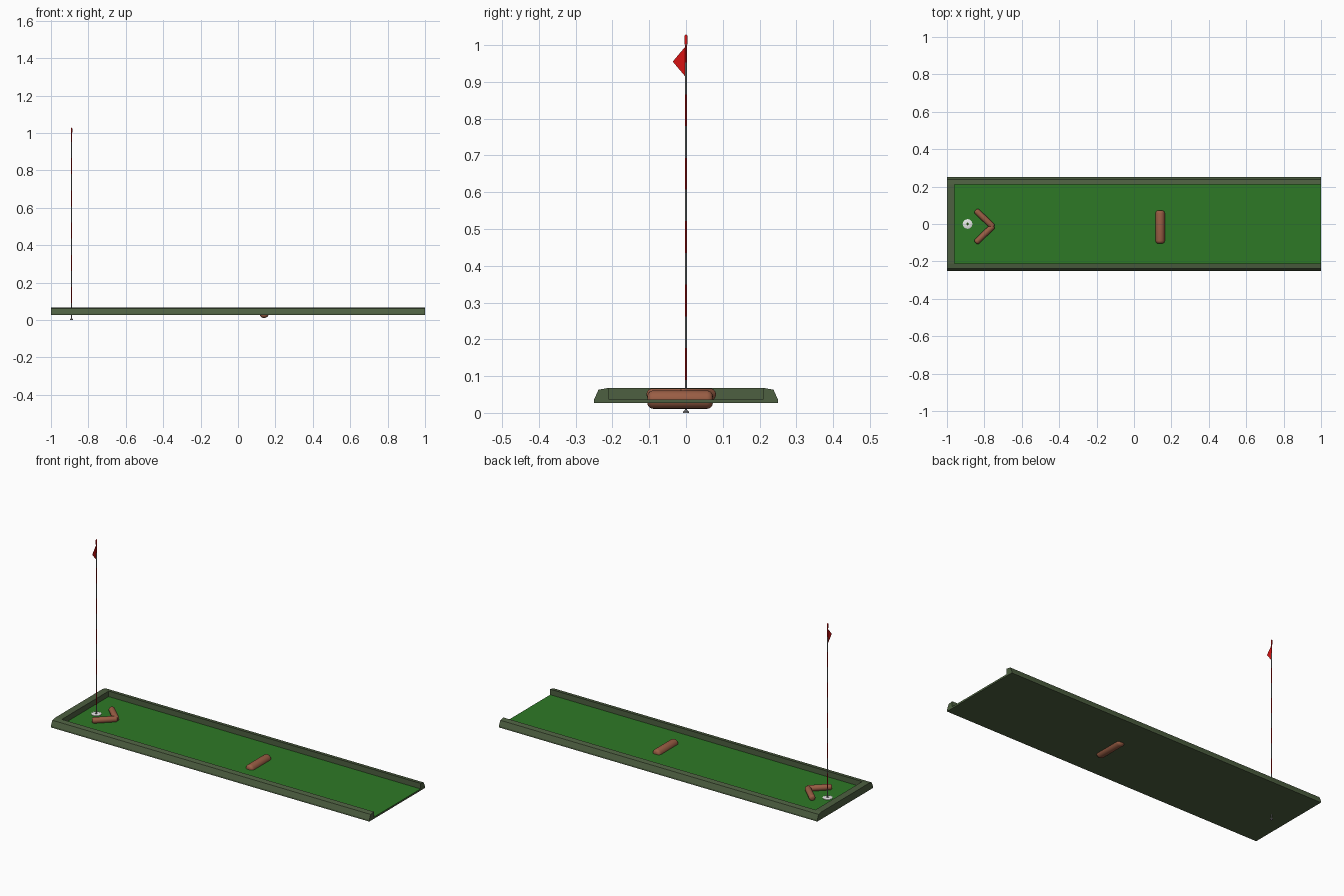
import bpy, bmesh, math
from mathutils import Vector

if "Cube" in bpy.data.objects:
    bpy.data.objects.remove(bpy.data.objects["Cube"])


def mat(name, col):
    m = bpy.data.materials.new(name)
    m.diffuse_color = (*col, 1)
    m.use_nodes = True
    m.node_tree.nodes["Principled BSDF"].inputs["Base Color"].default_value = m.diffuse_color
    return m


WALL = mat("olive_border", (0.075, 0.115, 0.052))
TURF = mat("turf_green", (0.027, 0.19, 0.019))
BRICK = mat("brick_brown", (0.32, 0.11, 0.058))
WHITE = mat("white", (0.8, 0.8, 0.8))
GREY = mat("pole_grey", (0.32, 0.32, 0.32))
RED = mat("flag_red", (0.68, 0.006, 0.006))


def finish(name, bm, m, smooth=False):
    bmesh.ops.recalc_face_normals(bm, faces=bm.faces[:])
    me = bpy.data.meshes.new(name)
    bm.to_mesh(me)
    bm.free()
    ob = bpy.data.objects.new(name, me)
    bpy.context.collection.objects.link(ob)
    me.materials.append(m)
    if smooth:
        bpy.ops.object.select_all(action='DESELECT')
        ob.select_set(True)
        bpy.context.view_layer.objects.active = ob
        bpy.ops.object.shade_smooth_by_angle(angle=math.radians(40))
    return ob


def prism(name, pts, offset, m):
    """Extrude a polygon of 3D points along an offset."""
    bm = bmesh.new()
    f = bm.faces.new([bm.verts.new(p) for p in pts])
    g = bmesh.ops.extrude_face_region(bm, geom=[f])
    bmesh.ops.translate(bm, vec=offset, verts=[v for v in g["geom"] if isinstance(v, bmesh.types.BMVert)])
    return finish(name, bm, m)


def lathe(name, profile, m, x=0, y=0, n=16, close=False):
    """Revolve (radius, z) points around a vertical axis."""
    bm = bmesh.new()
    vs = [bm.verts.new((r, 0, z)) for r, z in profile]
    pairs = list(zip(vs, vs[1:])) + ([(vs[-1], vs[0])] if close else [])
    es = [bm.edges.new(p) for p in pairs]
    bmesh.ops.spin(bm, geom=vs + es, cent=(0, 0, 0), axis=(0, 0, 1), angle=2 * math.pi, steps=n)
    bmesh.ops.remove_doubles(bm, verts=bm.verts[:], dist=1e-5)
    bmesh.ops.translate(bm, vec=(x, y, 0), verts=bm.verts[:])
    return finish(name, bm, m, True)


def bumper(name, a, b, r, e):
    """Round bar from a to b with softened ends of length e."""
    a, b = Vector(a), Vector(b)
    L = (b - a).length
    arc = [(r - e + e * math.sin(t), e - e * math.cos(t)) for t in [i * math.pi / 8 for i in range(5)]]
    prof = [(0, 0)] + arc + [(p, L - z) for p, z in reversed(arc)] + [(0, L)]
    ob = lathe(name, prof, BRICK, n=20)
    ob.rotation_mode = 'QUATERNION'
    ob.rotation_quaternion = Vector((0, 0, 1)).rotation_difference(b - a)
    ob.location = a
    return ob


# Lane: underside slab, turf and borders
LOW, FLOOR, TOP = 0.027, 0.037, 0.068
prism("base_slab", [(-1, -.21, LOW), (1, -.21, LOW), (1, .21, LOW), (-1, .21, LOW)],
      (0, 0, FLOOR - LOW - 0.001), WALL)
prism("turf", [(-.96, -.21, FLOOR - .001), (1, -.21, FLOOR - .001), (1, .21, FLOOR - .001), (-.96, .21, FLOOR - .001)],
      (0, 0, .001), TURF)
for s, side in ((-1, "front"), (1, "back")):
    prism(side + "_border", [(-1, s * y, z) for y, z in
          ((.21, LOW), (.25, LOW), (.25, .036), (.238, .063), (.21, TOP))], (2, 0, 0), WALL)
prism("end_border", [(-1, -.21, FLOOR - .001), (-.96, -.21, FLOOR - .001), (-.96, -.21, TOP), (-1, -.21, TOP)],
      (0, .42, 0), WALL)

# Obstacles
bumper("bar_obstacle", (.14, -.105, .036), (.14, .073, .036), .025, .016)
tip = (-.756, -.013, .05)
for y, side in ((-.1, "front"), (.074, "back")):
    bumper("chevron_" + side, (-.847, y, .05), (tip[0] + .004, tip[1] - .004 * math.copysign(1, y), .05), .0165, .011)

# Hole ring and pole foot
PX = -.89
lathe("hole_ring", [(.007, .034), (.026, .034), (.026, .0395), (.023, .041), (.007, .041)], WHITE, PX, n=20, close=True)
lathe("pole_foot", [(0, 0), (.008, 0), (.008, .004), (.003, .008), (0, .008)], GREY, PX)

# Striped pole with tip
step = .0862
edges = [.006] + [.09 + step * i for i in range(11)] + [1.0]
for i, (z0, z1) in enumerate(zip(edges, edges[1:])):
    lathe("pole_stripe_%d" % i, [(0, z0), (.0025, z0), (.0025, z1), (0, z1)], RED if i % 2 else GREY, PX, n=10)
lathe("pole_tip", [(0, 1.0), (.004, 1.002), (.004, 1.025), (0, 1.03)], RED, PX, n=10)

# Pennant
prism("flag", [(PX - .0005, 0, .998), (PX - .0005, 0, .912), (PX - .0005, -.036, .955)], (.001, 0, 0), RED)
